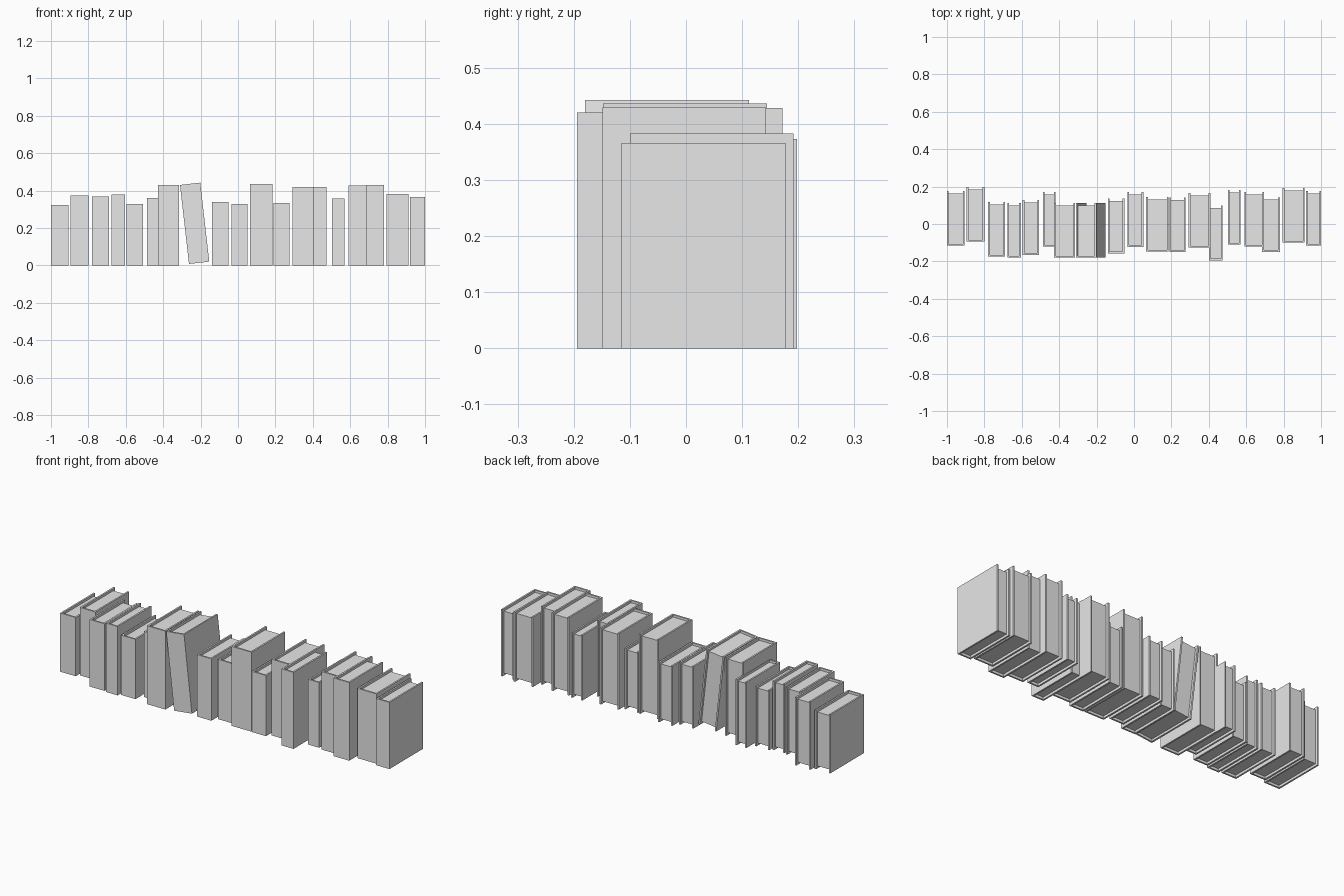
import bpy
import bmesh
from math import radians
from mathutils import Matrix, Vector

default_cube = bpy.data.objects.get("Cube")
if default_cube:
    bpy.data.objects.remove(default_cube, do_unlink=True)

# One plain colour for everything
grey = bpy.data.materials.new("plain grey")
grey.use_nodes = True
colour = (0.8, 0.8, 0.8, 1)
grey.diffuse_color = colour
grey.node_tree.nodes["Principled BSDF"].inputs["Base Color"].default_value = colour

DEPTH = 0.292    # spine to fore edge
BOARD = 0.009    # cover thickness
INSET = 0.013    # overhang of the cover past the pages


def extrude_profile(name, profile, bottom, top, placement):
    """Extrude a flat outline upwards into a closed prism."""
    bm = bmesh.new()
    outline = bm.faces.new([bm.verts.new((x, y, bottom)) for x, y in profile])
    extruded = bmesh.ops.extrude_face_region(bm, geom=[outline], use_keep_orig=True)
    raised = [v for v in extruded["geom"] if isinstance(v, bmesh.types.BMVert)]
    bmesh.ops.translate(bm, verts=raised, vec=Vector((0, 0, top - bottom)))
    bmesh.ops.recalc_face_normals(bm, faces=bm.faces)
    mesh = bpy.data.meshes.new(name)
    bm.to_mesh(mesh)
    bm.free()
    mesh.materials.append(grey)
    part = bpy.data.objects.new(name, mesh)
    part.matrix_world = placement
    bpy.context.collection.objects.link(part)
    return part


def make_book(number, width, height, placement):
    """Cover wrapped round the spine at the front, with a recessed page block."""
    inner_right = width - BOARD
    cover = [(0, 0), (width, 0), (width, DEPTH), (inner_right, DEPTH),
             (inner_right, BOARD), (BOARD, BOARD), (BOARD, DEPTH), (0, DEPTH)]
    pages_back = DEPTH - INSET
    pages = [(BOARD, BOARD), (inner_right, BOARD),
             (inner_right, pages_back), (BOARD, pages_back)]
    extrude_profile(f"book_cover_{number}", cover, 0, height, placement)
    extrude_profile(f"book_pages_{number}", pages, INSET, height - INSET, placement)


# Upright books: left side, right side, height, spine position
upright_books = [
    (-1, -.905, .322, -.115),
    (-.895, -.8, .373, -.094),
    (-.78, -.69, .368, -.174),
    (-.677, -.605, .378, -.18),
    (-.595, -.507, .328, -.165),
    (-.487, -.42, .36, -.12),
    (-.427, -.315, .43, -.18),
    (-.14, -.052, .34, -.157),
    (-.036, .05, .328, -.122),
    (.065, .185, .436, -.148),
    (.19, .275, .333, -.15),
    (.292, .408, .418, -.126),
    (.4, .473, .42, -.194),
    (.502, .57, .358, -.11),
    (.59, .695, .428, -.12),
    (.685, .78, .429, -.149),
    (.795, .912, .383, -.1),
    (.92, 1, .366, -.115),
]
for number, (left, right, height, spine) in enumerate(upright_books, start=1):
    make_book(number, right - left, height, Matrix.Translation((left, spine, 0)))

# The one book leaning on its neighbour
lean = Matrix.Translation((-.262, -.18, .008)) @ Matrix.Rotation(radians(-6.5), 4, "Y")
make_book("leaning", .109, .425, lean)
